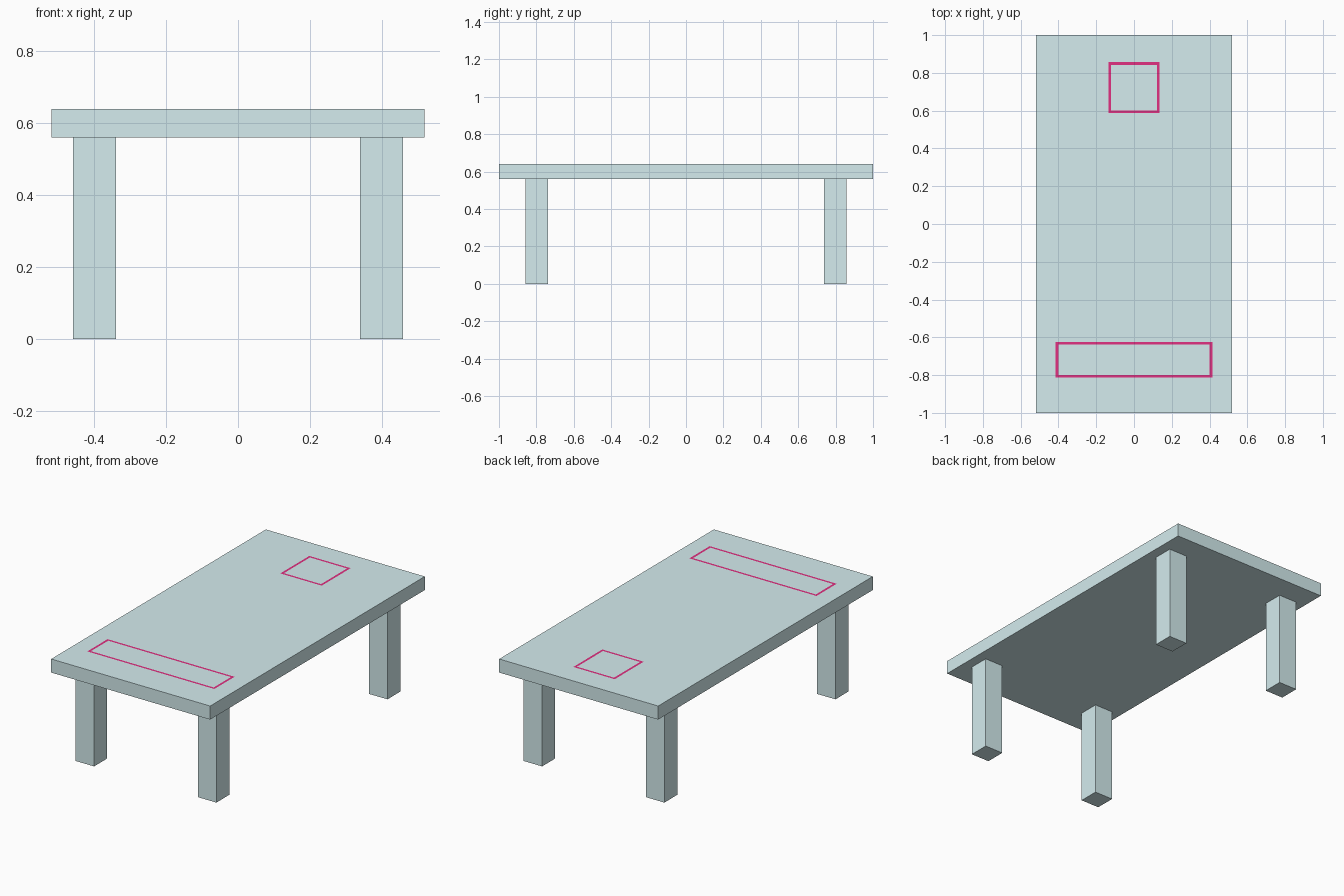
import bpy
import bmesh

if "Cube" in bpy.data.objects:
    bpy.data.objects.remove(bpy.data.objects["Cube"])


def material(name, color):
    mat = bpy.data.materials.new(name)
    mat.diffuse_color = color
    mat.use_nodes = True
    mat.node_tree.nodes["Principled BSDF"].inputs["Base Color"].default_value = mat.diffuse_color
    return mat


def box(name, center, size, mat):
    bpy.ops.mesh.primitive_cube_add(size=1, location=center)
    obj = bpy.context.object
    obj.name = name
    obj.scale = size
    bpy.ops.object.transform_apply(location=False, rotation=False, scale=True)
    obj.data.materials.append(mat)
    return obj


def outline(name, center, size, width, z, mat):
    """Thin flat rectangular frame lying on the table."""
    bm = bmesh.new()
    loops = []
    for grow in (width / 2, -width / 2):
        hx, hy = size[0] / 2 + grow, size[1] / 2 + grow
        loops.append([bm.verts.new((sx * hx, sy * hy, 0))
                      for sx, sy in ((-1, -1), (1, -1), (1, 1), (-1, 1))])
    outer, inner = loops
    for i in range(4):
        j = (i + 1) % 4
        bm.faces.new((outer[i], outer[j], inner[j], inner[i]))
    mesh = bpy.data.meshes.new(name)
    bm.to_mesh(mesh)
    bm.free()
    obj = bpy.data.objects.new(name, mesh)
    obj.location = (center[0], center[1], z)
    mesh.materials.append(mat)
    bpy.context.collection.objects.link(obj)


teal = material("teal", (0.66, 0.84, 0.86, 1))
crimson = material("crimson", (0.75, 0.03, 0.22, 1))

# Table top
box("table_top", (0, 0, 0.60), (1.037, 2.0, 0.08), teal)

# Four square legs
for side, sx in (("left", -1), ("right", 1)):
    for end, sy in (("front", -1), ("back", 1)):
        box(f"{end}_{side}_leg", (sx * 0.399, sy * 0.797, 0.28),
            (0.12, 0.12, 0.56), teal)

# Outlined zones marked on the top
outline("square_marking", (0, 0.722), (0.256, 0.256), 0.014, 0.641, crimson)
outline("long_marking", (0, -0.718), (0.815, 0.175), 0.014, 0.641, crimson)
